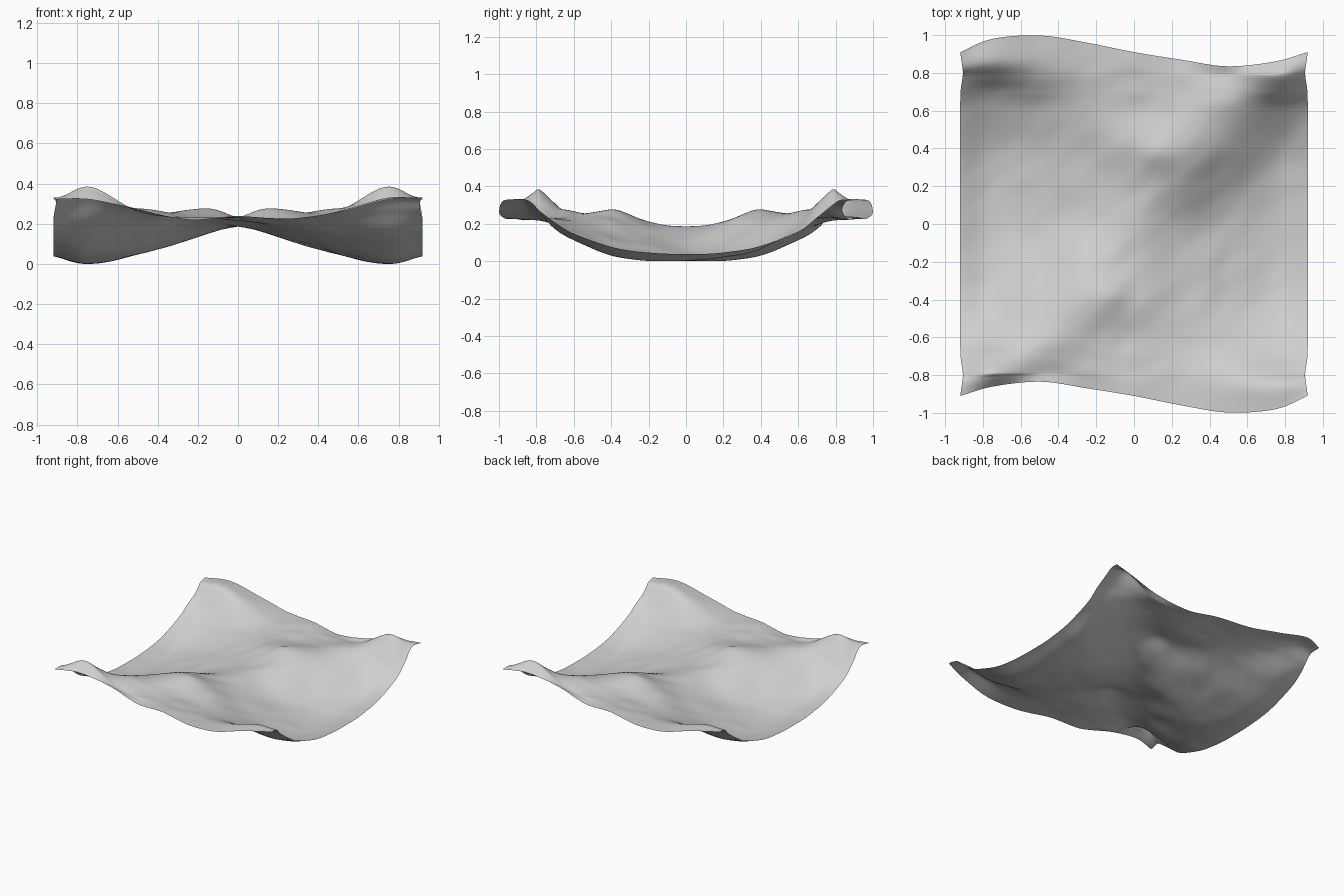
import bpy
import bmesh
import math
from mathutils import Vector, noise

default_cube = bpy.data.objects.get("Cube")
if default_cube:
    bpy.data.objects.remove(default_cube, do_unlink=True)

# Control lattice: columns run left to right, rows run from the middle to the back hem
COLUMNS = [-.92, -.75, -.5, -.25, 0, .25, .5, .75, .92]
HEM = [.91, .98, .998, .96, .91, .87, .835, .86, .91]
ROWS = [0, .2, .4, .6, .7, .78]
HEIGHTS = [
    [.045, .01, .055, .135, .195, .135, .055, .01, .045],
    [.055, .01, .06, .13, .20, .215, .10, .03, .055],
    [.085, .04, .085, .155, .24, .275, .20, .08, .09],
    [.155, .12, .145, .19, .225, .25, .275, .205, .165],
    [.215, .18, .20, .21, .235, .24, .285, .315, .24],
    [.275, .265, .245, .225, .24, .24, .27, .39, .305],
    [.325, .335, .27, .23, .245, .235, .27, .375, .335],
    [.34, .33, .265, .235, .245, .23, .28, .33, .33],
]
FOLD = .4
STEPS = 12


def control_row(heights, y=0, toward_hem=0):
    """One lattice row at depth y, moved by a share of the way to the hem."""
    return [Vector((x, y + toward_hem * (edge - y), z))
            for x, edge, z in zip(COLUMNS, HEM, heights)]


def smooth_path(points):
    """Spline through the points, sampled evenly between each pair."""
    padded = [2 * points[0] - points[1], *points, 2 * points[-1] - points[-2]]
    path = []
    for a, b, c, d in zip(padded, padded[1:], padded[2:], padded[3:]):
        for step in range(STEPS):
            t = step / STEPS
            path.append(b + t * (c - a) / 2
                        + t * t * (a - 2.5 * b + 2 * c - d / 2)
                        + t ** 3 * (1.5 * (b - c) + (d - a) / 2))
    return path + [points[-1]]


def ripple(x, y):
    """Soft folds stretched along the diagonal crest, with one raised pucker."""
    along, across = (x + y) * 1.6, (x - y) * 3
    broad = noise.noise(Vector((along, across, 3)))
    fine = noise.noise(Vector((along * 2.5, across * 2, 8)))
    pucker = math.exp(-((x - .12) / .1) ** 2 - ((y - .37) / .07) ** 2)
    return .005 * broad + .006 * fine + .02 * pucker


# Half of the cloth, then the other half by turning it about the upright axis
back_rows = [control_row(h, y) for h, y in zip(HEIGHTS, ROWS)]
back_rows.append(control_row(HEIGHTS[-2], ROWS[-1], FOLD))
back_rows.append(control_row(HEIGHTS[-1], ROWS[-1], 1))
front_rows = [[Vector((-p.x, -p.y, p.z)) for p in reversed(row)]
              for row in reversed(back_rows[1:])]
across_rows = [smooth_path(row) for row in front_rows + back_rows]
lines = [smooth_path(list(column)) for column in zip(*across_rows)]

# Cloth surface
bm = bmesh.new()
grid = []
for line in lines:
    verts = []
    for p in line:
        calm = max(0, 1 - abs(p.x)) ** .5 * max(0, 1.05 - abs(p.y)) ** .5
        z = p.z + calm * (ripple(p.x, p.y) + ripple(-p.x, -p.y))
        pinch = 1 - .015 * math.exp(-((abs(p.y) - .8) / .07) ** 2)
        verts.append(bm.verts.new((p.x * pinch, p.y, z)))
    grid.append(verts)
for left, right in zip(grid, grid[1:]):
    for a, b, c, d in zip(left, right, right[1:], left[1:]):
        bm.faces.new((a, b, c, d))

# Rest on the ground
lowest = min(v.co.z for v in bm.verts)
bmesh.ops.translate(bm, vec=(0, 0, -lowest), verts=bm.verts)

mesh = bpy.data.meshes.new("draped_cloth")
bm.to_mesh(mesh)
bm.free()
cloth = bpy.data.objects.new("draped_cloth", mesh)
bpy.context.collection.objects.link(cloth)
for face in mesh.polygons:
    face.use_smooth = True

# Plain grey
grey = bpy.data.materials.new("light_grey")
grey.use_nodes = True
grey.diffuse_color = (.62, .62, .62, 1)
grey.node_tree.nodes["Principled BSDF"].inputs["Base Color"].default_value = (.62, .62, .62, 1)
mesh.materials.append(grey)
